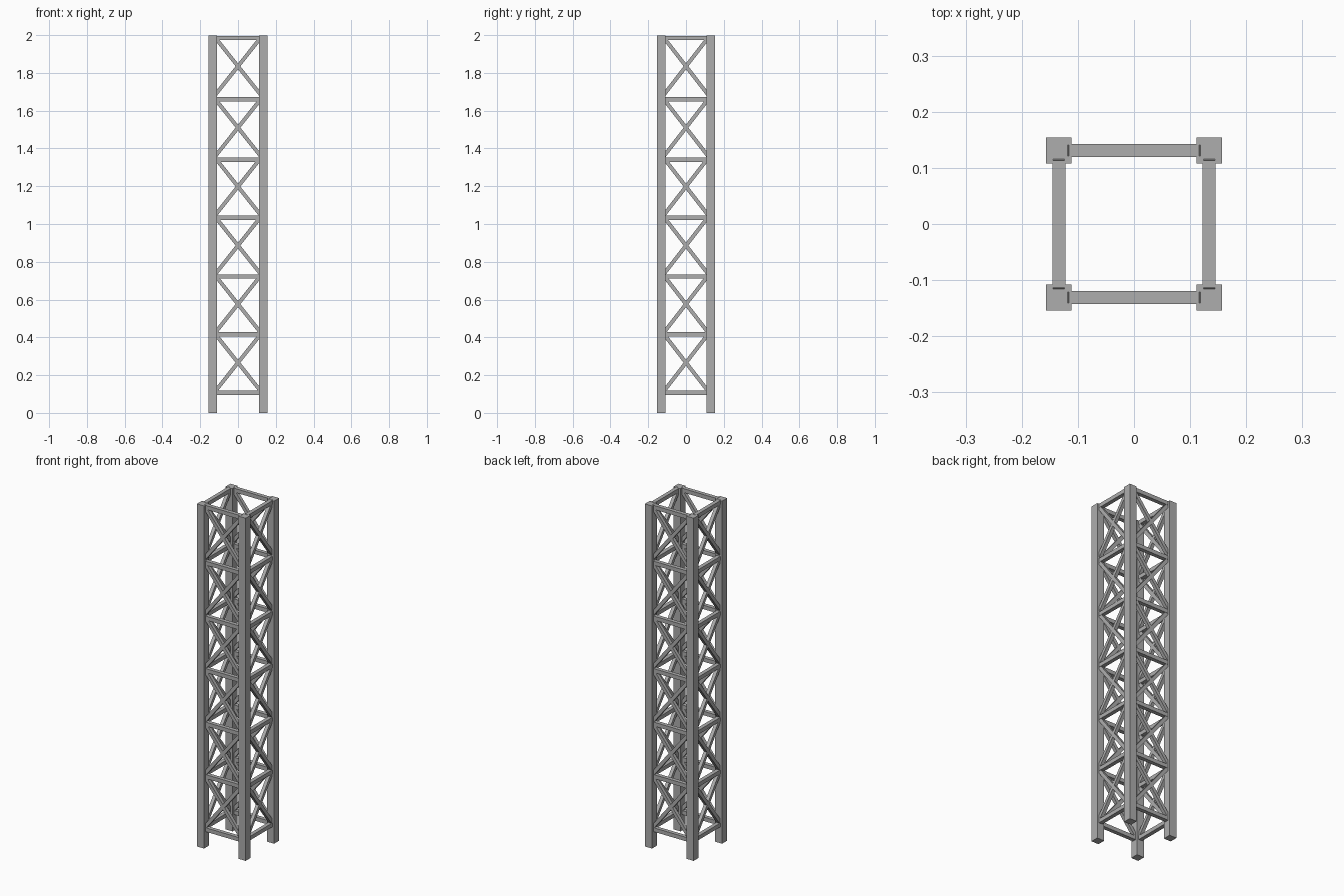
import bpy
from mathutils import Vector

cube = bpy.data.objects.get("Cube")
if cube:
    bpy.data.objects.remove(cube, do_unlink=True)

steel = bpy.data.materials.new("grey_steel")
steel.use_nodes = True
steel.diffuse_color = (0.42, 0.42, 0.42, 1)
steel.node_tree.nodes["Principled BSDF"].inputs["Base Color"].default_value = (0.42, 0.42, 0.42, 1)

PX, PY = 0.134, 0.131        # post centres
POST, RAIL, BRACE = 0.046, 0.023, 0.02
POST_TOP = 1.997
RAIL_Z = [0.106, 0.416, 0.722, 1.034, 1.34, 1.66, 1.985]
BRACE_Z = [0.266, 0.576, 0.886, 1.198, 1.51, 1.835]
BRACE_RISE = 0.157


def bar(name, a, b, width, side):
    """Square bar from a to b, with one pair of faces square to side."""
    a, b, side = Vector(a), Vector(b), Vector(side)
    along = (b - a).normalized()
    across = along.cross(side)
    h = width / 2
    ring = [across * i * h + side * j * h for i, j in ((-1, -1), (1, -1), (1, 1), (-1, 1))]
    verts = [a + r for r in ring] + [b + r for r in ring]
    faces = [(3, 2, 1, 0), (4, 5, 6, 7)]
    faces += [(i, (i + 1) % 4, (i + 1) % 4 + 4, i + 4) for i in range(4)]
    mesh = bpy.data.meshes.new(name)
    mesh.from_pydata(verts, [], faces)
    mesh.materials.append(steel)
    obj = bpy.data.objects.new(name, mesh)
    bpy.context.collection.objects.link(obj)
    return obj


# Corner posts
for sx, x_name in ((-1, "right"), (1, "left")):
    for sy, y_name in ((-1, "front"), (1, "back")):
        x, y = sx * PX, sy * PY
        bar(f"{y_name}_{x_name}_post", (x, y, 0), (x, y, POST_TOP), POST, (0, 1, 0))

# Four lattice walls: name, centre of wall, direction along it, half span
walls = [
    ("front", Vector((0, -PY, 0)), Vector((1, 0, 0)), PX),
    ("back", Vector((0, PY, 0)), Vector((1, 0, 0)), PX),
    ("right", Vector((-PX, 0, 0)), Vector((0, 1, 0)), PY),
    ("left", Vector((PX, 0, 0)), Vector((0, 1, 0)), PY),
]
up = Vector((0, 0, 1))
for name, centre, along, span in walls:
    normal = along.cross(up)
    # Horizontal rails
    for i, z in enumerate(RAIL_Z):
        bar(f"{name}_rail_{i + 1}", centre - along * span + up * z,
            centre + along * span + up * z, RAIL, normal)
    # Crossed braces
    reach = span - 0.009
    for i, z in enumerate(BRACE_Z):
        for s, lean in ((1, "rising"), (-1, "falling")):
            half = along * reach + up * BRACE_RISE * s
            mid = centre + up * z
            bar(f"{name}_{lean}_brace_{i + 1}", mid - half, mid + half, BRACE, normal)
